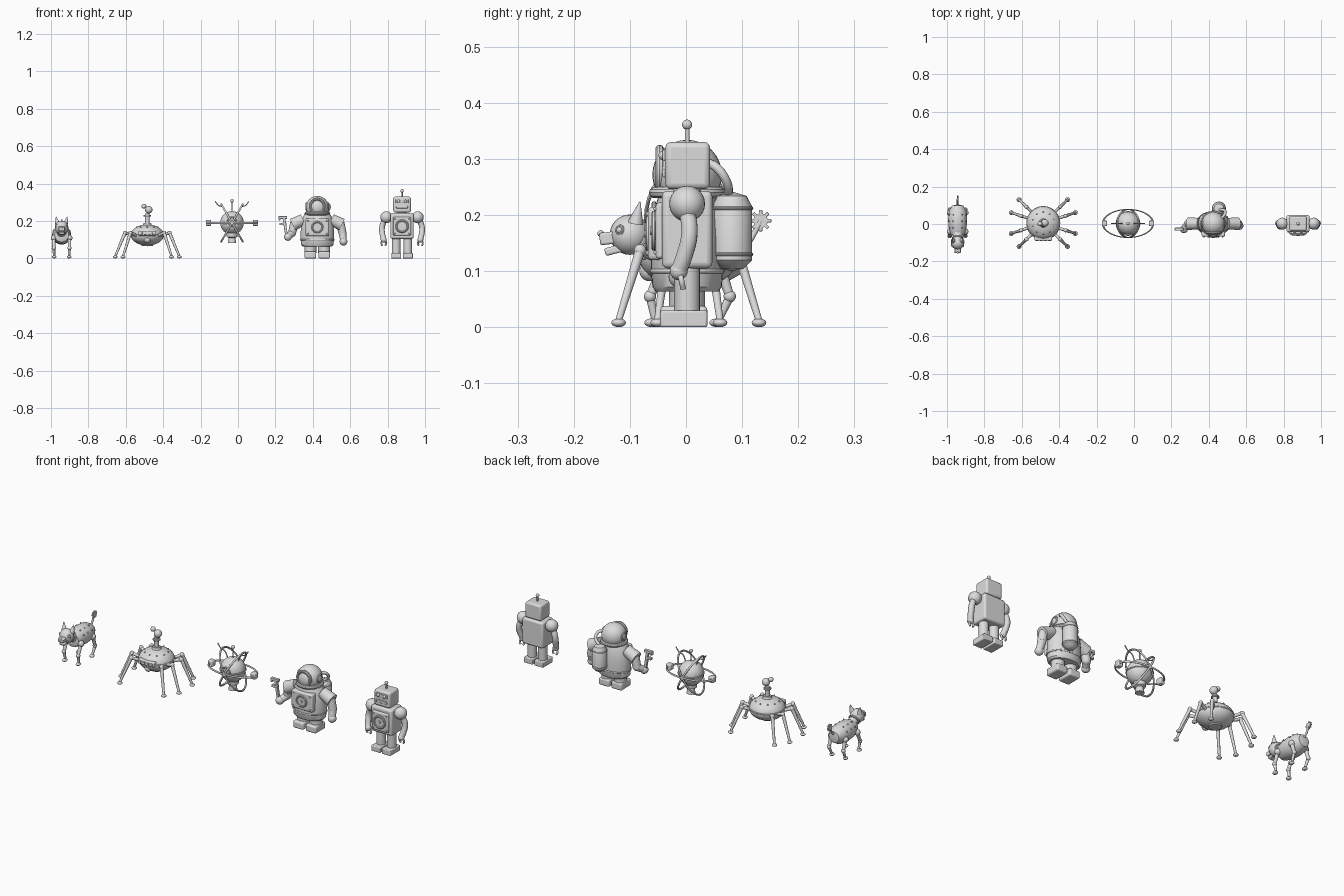
import bpy, bmesh, math
from mathutils import Vector, Matrix

cube = bpy.data.objects.get("Cube")
if cube:
    bpy.data.objects.remove(cube)

GREY = (0.72, 0.72, 0.72, 1)
mat = bpy.data.materials.new("light_grey")
mat.use_nodes = True
mat.diffuse_color = GREY
mat.node_tree.nodes["Principled BSDF"].inputs["Base Color"].default_value = GREY
O = Vector((0, 0, 0))   # origin of the robot being built
made = []
X, Y, Z = Vector((1, 0, 0)), Vector((0, 1, 0)), Vector((0, 0, 1))


def turn(axis):
    return Vector(axis).to_track_quat('Z', 'Y').to_matrix().to_4x4()


def place(name, bm, p, rot=Matrix(), size=(1, 1, 1), bevel=0):
    bmesh.ops.transform(bm, matrix=rot @ Matrix.Diagonal((*size, 1)), verts=bm.verts)
    bmesh.ops.recalc_face_normals(bm, faces=bm.faces)
    me = bpy.data.meshes.new(name)
    bm.to_mesh(me)
    bm.free()
    me.materials.append(mat)
    ob = bpy.data.objects.new(name, me)
    ob.location = O + Vector(p)
    bpy.context.collection.objects.link(ob)
    made.append(ob)
    if bevel:
        mod = ob.modifiers.new("round", 'BEVEL')
        mod.width, mod.segments = bevel, 3


def ball(name, p, r, size=(1, 1, 1), n=24):
    bm = bmesh.new()
    bmesh.ops.create_uvsphere(bm, u_segments=n, v_segments=n // 2, radius=r)
    place(name, bm, p, size=size)


def box(name, p, size, bevel=0.004, rot=Matrix()):
    bm = bmesh.new()
    bmesh.ops.create_cube(bm, size=1)
    place(name, bm, p, rot, size, bevel)


def rod(name, a, b, r, r2=None):
    a, b = Vector(a), Vector(b)
    bm = bmesh.new()
    bmesh.ops.create_cone(bm, cap_ends=True, segments=20, radius1=r,
                          radius2=r if r2 is None else r2, depth=(b - a).length)
    place(name, bm, (a + b) / 2, turn(b - a))


def lathe(name, profile, p, size=(1, 1, 1), rot=Matrix()):
    bm = bmesh.new()
    vs = [bm.verts.new((r, 0, z)) for r, z in profile]
    es = [bm.edges.new(e) for e in zip(vs, vs[1:])]
    bmesh.ops.spin(bm, geom=vs + es, cent=(0, 0, 0), axis=Z, angle=math.tau, steps=32)
    bmesh.ops.remove_doubles(bm, verts=bm.verts, dist=0.0001)
    place(name, bm, p, rot, size)


def ring(name, p, R, r, rot=Matrix(), size=(1, 1, 1)):
    steps = [math.tau * i / 10 for i in range(11)]
    lathe(name, [(R + r * math.cos(a), r * math.sin(a)) for a in steps], p, size, rot)


def tube(name, pts, r):
    cu = bpy.data.curves.new(name, 'CURVE')
    cu.dimensions, cu.bevel_depth, cu.use_fill_caps = '3D', r, True
    cu.bevel_resolution, cu.resolution_u = 3, 8
    sp = cu.splines.new('BEZIER')
    sp.bezier_points.add(len(pts) - 1)
    for bp, p in zip(sp.bezier_points, pts):
        bp.co = p
        bp.handle_left_type = bp.handle_right_type = 'AUTO'
    cu.materials.append(mat)
    ob = bpy.data.objects.new(name, cu)
    ob.location = O
    bpy.context.collection.objects.link(ob)


def dial(name, p, r):
    ring(name + "_rim", p, r, r * 0.2, turn(Y))
    rod(name, Vector(p) + Y * 0.01, Vector(p) - Y * 0.003, r)
    rod(name + "_hub", p, Vector(p) - Y * 0.008, r * 0.25)


# ---- Dog robot
O = Vector((-0.943, 0, 0))
lathe("dog_body", [(0, -0.09), (0.03, -0.083), (0.046, -0.055), (0.051, -0.01), (0.048, 0.035),
                   (0.037, 0.07), (0, 0.08)], (0, 0.015, 0.125), rot=turn(-Y))
rod("dog_neck", (0, -0.05, 0.14), (0, -0.09, 0.16), 0.027, 0.022)
ring("dog_collar", (0, -0.075, 0.153), 0.026, 0.005, turn((0, -0.8, 0.4)))
ball("dog_head", (0, -0.1, 0.165), 0.036)
box("dog_snout", (0, -0.136, 0.159), (0.034, 0.036, 0.022), rot=Matrix.Rotation(0.12, 4, 'X'))
box("dog_jaw", (0, -0.127, 0.138), (0.03, 0.036, 0.014), rot=Matrix.Rotation(0.25, 4, 'X'))
ball("dog_nose", (0, -0.152, 0.167), 0.006)
for s in (-1, 1):
    rod("dog_ear", (s * 0.022, -0.09, 0.186), (s * 0.03, -0.082, 0.224), 0.014, 0.001)
    ring("dog_eye", (s * 0.027, -0.118, 0.173), 0.007, 0.003, turn((s, -0.8, 0.2)))
    ball("dog_eyeball", (s * 0.027, -0.118, 0.173), 0.006)
    for y, knee, foot in ((-0.04, -0.064, -0.056), (0.06, 0.078, 0.06)):
        ball("dog_hip", (s * 0.042, y, 0.11), 0.016)
        rod("dog_thigh", (s * 0.042, y, 0.11), (s * 0.042, knee, 0.055), 0.01, 0.008)
        ball("dog_knee", (s * 0.042, knee, 0.055), 0.011)
        rod("dog_shin", (s * 0.042, knee, 0.055), (s * 0.04, foot, 0.015), 0.008, 0.006)
        ball("dog_foot", (s * 0.04, foot - 0.004, 0.008), 0.012, (1, 1.2, 0.65))
    for y in (-0.02, 0.015, 0.05):
        for a in (0.5, 1.1):
            ball("dog_rivet", (s * 0.05 * math.sin(a), y, 0.125 + 0.05 * math.cos(a)), 0.004, n=10)
tube("dog_tail", [(0, 0.09, 0.14), (0, 0.11, 0.15), (0, 0.123, 0.17), (0, 0.133, 0.19)], 0.005)
rod("tail_gear", (-0.004, 0.133, 0.19), (0.004, 0.133, 0.19), 0.013)
for i in range(8):
    a = math.tau * i / 8
    box("tail_gear_tooth", (0, 0.133 + 0.015 * math.cos(a), 0.19 + 0.015 * math.sin(a)),
        (0.008, 0.008, 0.006), 0.001, Matrix.Rotation(a, 4, 'X'))

# ---- Spider robot
O = Vector((-0.485, 0.005, 0))
ball("spider_body", (0, 0, 0.125), 0.089, (1, 1, 0.63), 32)
ring("spider_rim", (0, 0, 0.128), 0.087, 0.004)
lathe("spider_belly_cap", [(0, -0.01), (0.03, -0.008), (0.035, 0.01)], (0, 0, 0.075))
rod("spider_collar", (0, 0, 0.175), (0, 0, 0.19), 0.025, 0.02)
rod("spider_neck", (0, 0, 0.18), (0, 0, 0.24), 0.012)
ring("spider_neck_band", (0, 0, 0.228), 0.015, 0.005)
ball("spider_main_eye", (0.008, 0, 0.26), 0.02)
ball("spider_small_eye", (-0.018, -0.004, 0.279), 0.013)
box("spider_window_frame", (0, -0.08, 0.134), (0.095, 0.026, 0.026), 0.005)
for x in (-0.034, -0.011, 0.011, 0.034):
    box("spider_window", (x, -0.093, 0.134), (0.015, 0.008, 0.015), 0.002)
ball("spider_lamp", (0, -0.07, 0.1), 0.018)
for i in range(10):
    a = math.tau * (i + 0.5) / 10
    ball("spider_rivet", (0.06 * math.cos(a), 0.06 * math.sin(a), 0.167), 0.004, n=10)
for s in (-1, 1):
    for deg in (-44, -18, 18, 44):
        a = math.radians(deg)
        out = Vector((s * math.cos(a), math.sin(a), 0))
        hip, knee, foot = out * 0.075 + Z * 0.12, out * 0.125 + Z * 0.137, out * 0.18 + Z * 0.012
        ball("spider_hip", hip, 0.014)
        rod("spider_upper_leg", hip, knee, 0.008)
        ball("spider_knee", knee, 0.011)
        rod("spider_lower_leg", knee, foot, 0.009, 0.006)
        ball("spider_foot", foot - Z * 0.004, 0.013, (1, 1, 0.6))

# ---- Orbiting robot
O = Vector((-0.032, 0.003, 0.19))
ball("orb_body", (0, 0, 0), 0.063, n=32)
ring("orb_belt", (0, 0, 0), 0.062, 0.004)
lathe("orb_thruster", [(0, -0.05), (0.03, -0.05), (0.028, -0.075), (0.018, -0.08),
                       (0.022, -0.108), (0, -0.108)], (0, 0, 0))
dial("orb_eye", (0, -0.06, 0.008), 0.022)
for R, deg in ((0.135, 0), (0.115, 60), (0.115, -60)):
    ring("orb_ring", (0, 0, 0), R, 0.005, Matrix.Rotation(math.radians(deg), 4, 'Y'), (1, 0.075 / R, 1))
for s in (-1, 1):
    box("orb_ring_pod", (s * 0.126, 0, 0), (0.028, 0.03, 0.032), 0.005)
    tube("orb_whisker", [(s * 0.03, 0, 0.05), (s * 0.05, 0, 0.085), (s * 0.07, 0, 0.092),
                         (s * 0.09, 0, 0.115)], 0.003)
rod("orb_antenna", (0, 0, 0.05), (0, 0, 0.115), 0.003)
ball("orb_antenna_tip", (0, 0, 0.118), 0.009)

# ---- Diver robot
O = Vector((0.424, 0.002, 0))
lathe("diver_body", [(0, 0.064), (0.078, 0.064), (0.086, 0.072), (0.09, 0.11), (0.088, 0.16),
                     (0.082, 0.21), (0.07, 0.235), (0.05, 0.245), (0, 0.245)], (0, 0, 0), (1, 0.72, 1))
ring("diver_belt", (0, 0, 0.1), 0.089, 0.004, size=(1, 0.72, 1))
ring("diver_collar", (0, 0, 0.24), 0.058, 0.01)
ball("diver_helmet", (0, 0, 0.272), 0.062, n=32)
ring("helmet_window_rim", (0, -0.049, 0.28), 0.037, 0.008, turn(Y))
ball("helmet_window", (0, -0.042, 0.28), 0.034, (1, 0.4, 1))
for s in (-1, 1):
    ring("helmet_side_port", (s * 0.058, 0, 0.277), 0.018, 0.005, turn(X))
    ball("helmet_side_glass", (s * 0.057, 0, 0.277), 0.017, (0.4, 1, 1))
box("diver_chest_box", (0, -0.052, 0.167), (0.125, 0.036, 0.095), 0.008)
dial("diver_dial", (0, -0.069, 0.167), 0.027)
for x in (-0.05, 0.05):
    for z in (0.132, 0.202):
        ball("chest_rivet", (x, -0.069, z), 0.005, n=12)
lathe("diver_tank", [(0, 0.1), (0.02, 0.104), (0.036, 0.12), (0.036, 0.215), (0.026, 0.234),
                     (0, 0.242)], (0.03, 0.08, 0))
for z in (0.13, 0.212):
    ring("tank_band", (0.03, 0.08, z), 0.035, 0.003)
tube("diver_hose", [(0.045, 0.03, 0.295), (0.062, 0.052, 0.285), (0.06, 0.07, 0.26), (0.03, 0.074, 0.23)], 0.008)
for s in (-1, 1):
    rod("diver_leg", (s * 0.037, 0, 0.03), (s * 0.037, 0, 0.08), 0.032)
    box("diver_boot", (s * 0.037, -0.006, 0.019), (0.062, 0.084, 0.038), 0.008)
    rod("diver_shoulder", (s * 0.075, 0, 0.208), (s * 0.132, 0, 0.18), 0.03, 0.034)
    elbow = Vector((s * 0.135, 0, 0.135))
    hand = Vector((0.14, -0.012, 0.09)) if s > 0 else Vector((-0.157, -0.03, 0.115))
    rod("diver_upper_arm", (s * 0.122, 0, 0.19), elbow, 0.023, 0.021)
    ball("diver_elbow", elbow, 0.021)
    rod("diver_forearm", elbow, hand, 0.02, 0.017)
    ball("diver_hand", hand, 0.021)
box("wrench_handle", (-0.17, -0.03, 0.158), (0.014, 0.014, 0.12), 0.002, Matrix.Rotation(-0.15, 4, 'Y'))
box("wrench_upper_jaw", (-0.184, -0.03, 0.219), (0.046, 0.016, 0.014), 0.002)
box("wrench_lower_jaw", (-0.184, -0.03, 0.184), (0.036, 0.016, 0.013), 0.002)
box("wrench_jaw_tip", (-0.202, -0.03, 0.211), (0.01, 0.016, 0.014), 0.002)

# ---- Box robot
O = Vector((0.877, 0.002, 0))
box("robot_body", (0, 0, 0.174), (0.124, 0.09, 0.138), 0.01)
rod("robot_neck", (0, 0, 0.24), (0, 0, 0.25), 0.025)
box("robot_head", (0, 0.001, 0.288), (0.094, 0.08, 0.084), 0.01)
rod("robot_antenna", (0, 0, 0.325), (0, 0, 0.36), 0.004)
ball("robot_antenna_tip", (0, 0, 0.361), 0.009)
box("robot_visor", (0, -0.038, 0.306), (0.068, 0.012, 0.02), 0.003)
box("robot_mouth", (0, -0.038, 0.274), (0.062, 0.012, 0.014), 0.003)
box("robot_chest_panel", (0, -0.047, 0.172), (0.095, 0.018, 0.1), 0.006)
dial("robot_dial", (0, -0.058, 0.172), 0.03)
for s in (-1, 1):
    ball("robot_eye", (s * 0.018, -0.043, 0.306), 0.008)
    for z in (0.133, 0.211):
        ball("panel_rivet", (s * 0.039, -0.056, z), 0.004, n=12)
    ball("robot_shoulder", (s * 0.084, 0, 0.22), 0.032)
    tube("robot_arm", [(s * 0.092, 0, 0.21), (s * 0.107, 0.004, 0.165), (s * 0.105, -0.004, 0.13),
                       (s * 0.098, -0.015, 0.1)], 0.015)
    ball("robot_wrist", (s * 0.098, -0.015, 0.1), 0.016)
    for d in (-1, 1):
        tube("robot_claw", [(s * 0.098 + d * 0.006, -0.013, 0.095), (s * 0.098 + d * 0.013, -0.01, 0.083),
                            (s * 0.098 + d * 0.008, -0.007, 0.068)], 0.005)
    rod("robot_leg", (s * 0.031, 0, 0.025), (s * 0.031, 0, 0.11), 0.023)
    box("robot_foot", (s * 0.031, -0.006, 0.015), (0.053, 0.084, 0.03), 0.004)

# Smooth shading with sharp creases
bpy.ops.object.select_all(action='DESELECT')
for ob in made:
    ob.select_set(True)
bpy.context.view_layer.objects.active = made[0]
bpy.ops.object.shade_smooth_by_angle(angle=math.radians(35))
